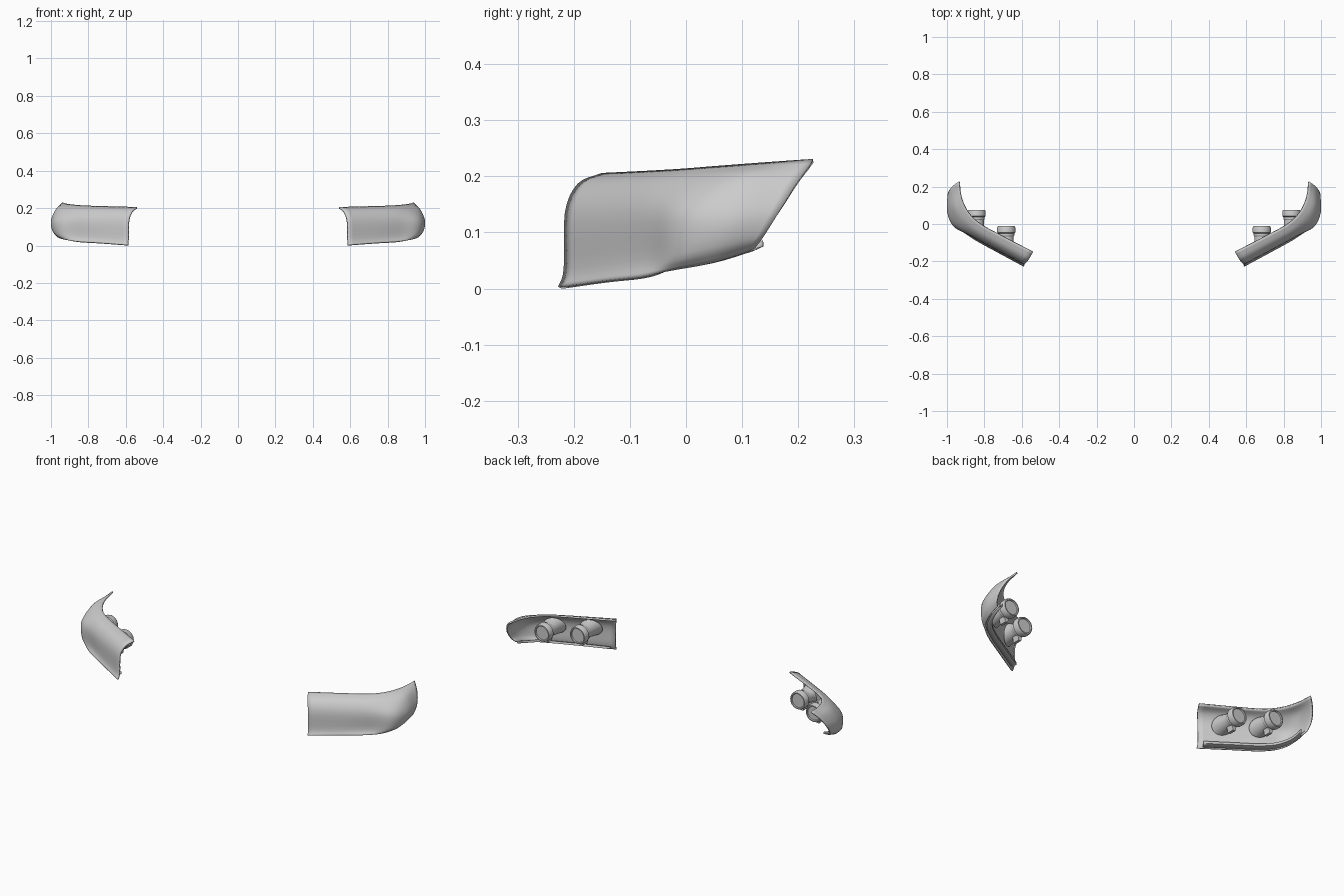
import bpy, bmesh, math
from mathutils import Vector

if "Cube" in bpy.data.objects:
    bpy.data.objects.remove(bpy.data.objects["Cube"])


def spline(pts, n):
    """Catmull-Rom curve through pts with n steps per span."""
    p = [Vector(q) for q in pts]
    p = [2 * p[0] - p[1]] + p + [2 * p[-1] - p[-2]]
    out = []
    for i in range(1, len(p) - 2):
        a, b, c, d = p[i - 1:i + 3]
        for k in range(n):
            t = k / n
            out.append(0.5 * (2 * b + (c - a) * t + (2 * a - 5 * b + 4 * c - d) * t * t
                              + (3 * b - a - 3 * c + d) * t ** 3))
    return out + [p[-2]]


def finish(name, bm, thickness=0):
    me = bpy.data.meshes.new(name)
    bm.to_mesh(me)
    bm.free()
    ob = bpy.data.objects.new(name, me)
    bpy.context.collection.objects.link(ob)
    if thickness:
        s = ob.modifiers.new("thickness", 'SOLIDIFY')
        s.thickness, s.offset = thickness, -1
    m = ob.modifiers.new("mirror", 'MIRROR')
    m.use_mirror_merge = False
    bpy.ops.object.select_all(action='DESELECT')
    ob.select_set(True)
    bpy.context.view_layer.objects.active = ob
    bpy.ops.object.shade_smooth_by_angle(angle=math.radians(30))
    return ob


def loft(name, rows, closed=False, thickness=0, caps=False):
    bm = bmesh.new()
    v = [[bm.verts.new(p) for p in r] for r in rows]
    n = len(v[0])
    for a, b in zip(v, v[1:]):
        for j in range(n if closed else n - 1):
            k = (j + 1) % n
            bm.faces.new((a[j], a[k], b[k], b[j]))
    if caps:
        bm.faces.new(v[0])
        bm.faces.new(v[-1])
        bmesh.ops.recalc_face_normals(bm, faces=bm.faces)
    return finish(name, bm, thickness)


# Lens shell: five lengthwise rails, from the bottom edge to the top edge
bottom = [(.59, -.228, .003), (.74, -.147, .014), (.86, -.08, .022),
          (.93, -.025, .032), (.965, .045, .045), (.972, .12, .068)]
lip = [(.588, -.218, .035), (.74, -.137, .045), (.865, -.066, .052),
       (.955, -.018, .06), (.99, .055, .075), (.992, .138, .092)]
crease = [(.585, -.216, .135), (.74, -.134, .135), (.87, -.064, .137),
          (.963, -.008, .137), (.998, .07, .132), (.995, .168, .14)]
shoulder = [(.565, -.193, .187), (.72, -.112, .189), (.85, -.04, .191),
            (.93, .03, .195), (.968, .1, .199), (.972, .2, .193)]
top = [(.54, -.15, .206), (.70, -.068, .210), (.82, -.002, .214),
       (.885, .06, .219), (.923, .14, .225), (.938, .226, .231)]
rails = [spline(r, 6) for r in (bottom, lip, crease, shoulder, top)]
sections = [spline(c, 4) for c in zip(*rails)]
loft("lens_shell", list(zip(*sections)), thickness=0.009)

# Inner bottom flange: a narrow stepped shelf behind the lower edge
flange = [[p + Vector(o) for p in rails[0][1:-1]]
          for o in ((-.006, .01, .006), (-.018, .03, .012), (-.018, .03, .022))]
loft("bottom_flange", flange, thickness=0.004)

# Lamp housings: slanted funnel against the lens, stepped barrel, ribbed cap
N = 32
for tag, cx, cz, back, front in (("inner", .683, .13, -.012, -.137),
                                 ("outer", .842, .135, .076, -.042)):
    rings = []
    for r, slant, y in ((.05, 1, front), (.04, .35, front + .045), (.04, 0, back - .055),
                        (.043, 0, back - .05), (.043, 0, back - .038), (.049, 0, back - .034),
                        (.049, 0, back - .01), (.045, 0, back), (.039, 0, back),
                        (.037, 0, back - .006)):
        ring = []
        for k in range(N):
            a = 2 * math.pi * k / N
            dx, dz = r * math.cos(a), r * math.sin(a)
            ring.append((cx + dx, y + slant * (.53 * dx + .35 * dz), cz + dz))
        rings.append(ring)
    loft(tag + "_lamp_housing", rings, closed=True, caps=True)

    # Adjuster bracket under each lamp
    bm = bmesh.new()
    bmesh.ops.create_cube(bm, size=1)
    for v in bm.verts:
        w = .03 if v.co.z > 0 else .015
        v.co = Vector((cx + v.co.x * w, back - .06 + v.co.y * .04, cz - .05 + v.co.z * .035))
    finish(tag + "_lamp_bracket", bm)
